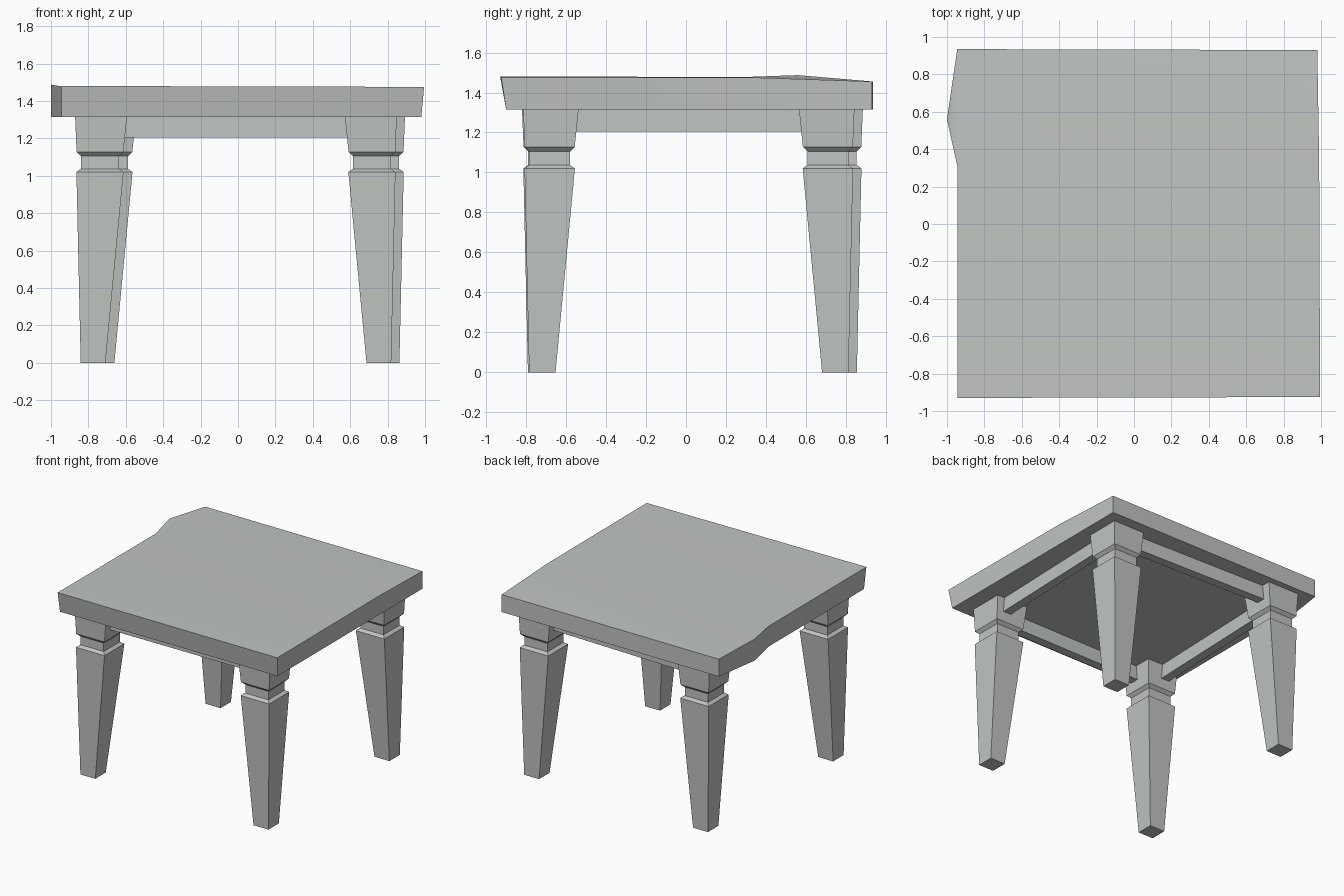
import bpy, bmesh, math
from mathutils import Vector

cube = bpy.data.objects.get("Cube")
if cube:
    bpy.data.objects.remove(cube)

# Single stone-grey material
grey = bpy.data.materials.new("pale_grey")
grey.use_nodes = True
colour = (0.53, 0.56, 0.54, 1)
grey.diffuse_color = colour
grey.node_tree.nodes["Principled BSDF"].inputs["Base Color"].default_value = colour


def loft(name, rings, smooth=False):
    """Skin a stack of matching rings (bottom to top) and cap both ends."""
    bm = bmesh.new()
    loops = [[bm.verts.new(p) for p in ring] for ring in rings]
    n = len(loops[0])
    for low, high in zip(loops, loops[1:]):
        for i in range(n):
            j = (i + 1) % n
            bm.faces.new((low[i], low[j], high[j], high[i]))
    caps = [bm.faces.new(loops[0]), bm.faces.new(loops[-1])]
    bmesh.ops.recalc_face_normals(bm, faces=bm.faces)
    bmesh.ops.triangulate(bm, faces=[f for f in caps if n > 4])
    mesh = bpy.data.meshes.new(name)
    bm.to_mesh(mesh)
    bm.free()
    mesh.materials.append(grey)
    obj = bpy.data.objects.new(name, mesh)
    bpy.context.collection.objects.link(obj)
    if smooth:
        bpy.ops.object.select_all(action="DESELECT")
        obj.select_set(True)
        bpy.context.view_layer.objects.active = obj
        bpy.ops.object.shade_smooth_by_angle(angle=math.radians(30))
    return obj


# Tabletop: uneven slab with a bulge on one side and a dipping back edge
top_ring = [(-0.945, -0.93, 1.48), (0.995, -0.925, 1.475), (0.99, 0.34, 1.475),
            (0.98, 0.93, 1.455), (-0.945, 0.935, 1.455), (-1.0, 0.56, 1.487),
            (-0.945, 0.31, 1.478)]
bottom_ring = [(min(x, 0.98), max(y, -0.9), 1.315) for x, y, z in top_ring]
loft("tabletop", [bottom_ring, top_ring], smooth=True)

# Legs: square tapered shaft, neck and top block; (height, half width, splay)
PROFILE = [(0, 0.066, 0.037), (1.02, 0.126, 0), (1.037, 0.102, 0),
           (1.105, 0.102, 0), (1.128, 0.125, 0), (1.32, 0.139, -0.006)]
LEGS = {"front_right": (-0.738, -0.688), "front_left": (0.716, -0.682),
        "back_left": (0.76, 0.71), "back_right": (-0.69, 0.752)}
SQUARE = [(-1, -1), (1, -1), (1, 1), (-1, 1)]

for place, (cx, cy) in LEGS.items():
    sx, sy = math.copysign(1, cx), math.copysign(1, cy)
    rings = [[(cx + sx * s + h * u, cy + sy * s + h * v, z) for u, v in SQUARE]
             for z, h, s in PROFILE]
    loft(place + "_leg", rings)

# Aprons: rails joining neighbouring legs, set slightly outside their centres
centres = [Vector(c) for c in LEGS.values()]
for i, side in enumerate(("front", "left", "back", "right")):
    a, b = centres[i], centres[(i + 1) % 4]
    along = (b - a).normalized()
    out = Vector((along.y, -along.x))
    outer, inner = out * 0.065, out * -0.005
    corners = [a + inner, a + outer, b + outer, b + inner]
    loft(side + "_apron", [[(p.x, p.y, z) for p in corners] for z in (1.205, 1.32)])
